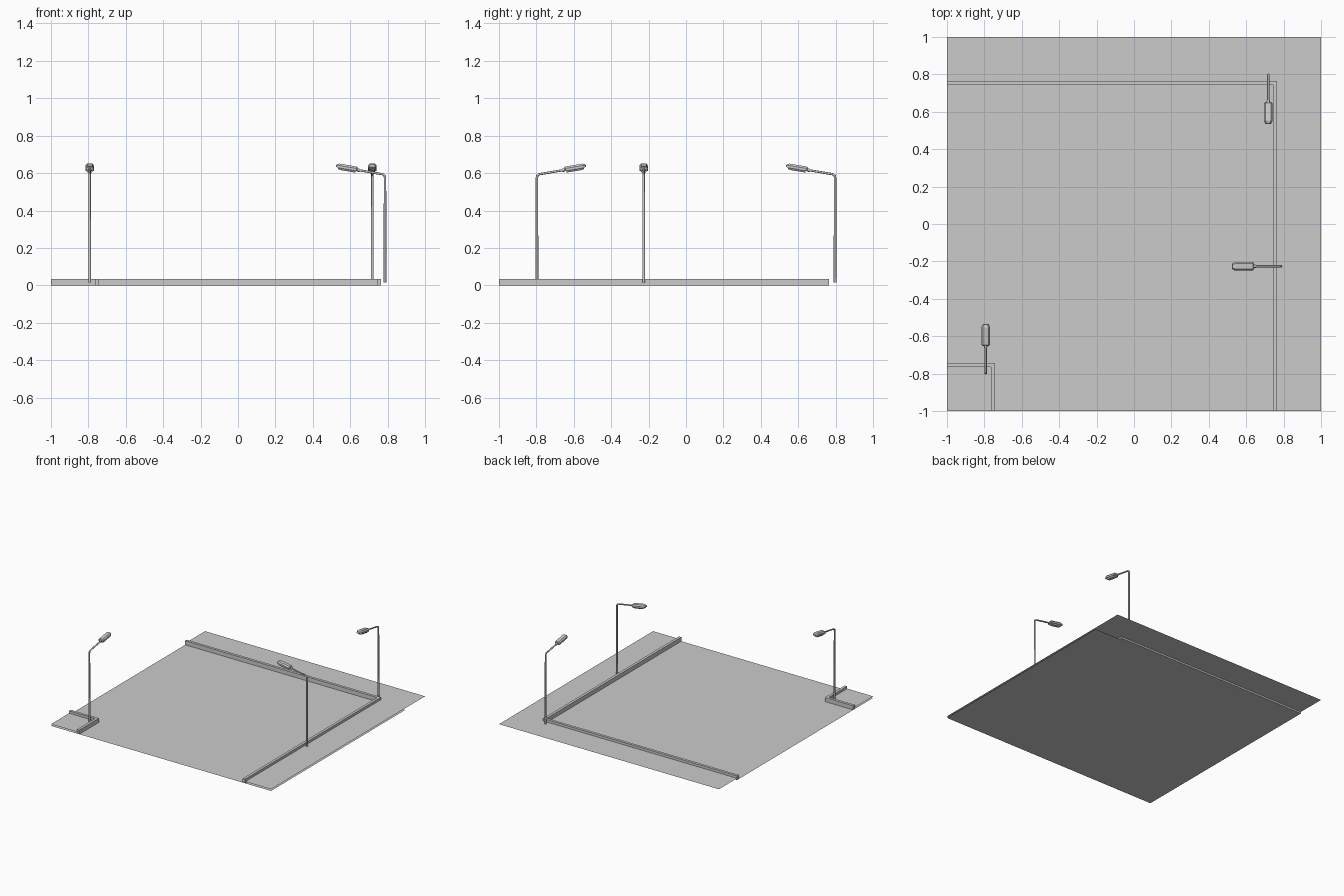
import bpy, bmesh, math
from mathutils import Vector, Matrix

if "Cube" in bpy.data.objects:
    bpy.data.objects.remove(bpy.data.objects["Cube"])

WALK = 0.014          # pavement height above the road
CURB = 0.034          # curb top
IN, OUT = 0.743, 0.765  # curb faces


def finish(name, bm, matrix=None, smooth=False):
    bmesh.ops.recalc_face_normals(bm, faces=bm.faces)
    me = bpy.data.meshes.new(name)
    bm.to_mesh(me)
    bm.free()
    ob = bpy.data.objects.new(name, me)
    bpy.context.collection.objects.link(ob)
    if matrix:
        ob.matrix_world = matrix
    if smooth:
        bpy.ops.object.select_all(action='DESELECT')
        ob.select_set(True)
        bpy.context.view_layer.objects.active = ob
        bpy.ops.object.shade_smooth_by_angle(angle=math.radians(50))
    return ob


def sheet(name, outline, z, height=0):
    """Flat polygon, extruded to a solid when height is given."""
    bm = bmesh.new()
    face = bm.faces.new([bm.verts.new((x, y, z)) for x, y in outline])
    face.normal_update()
    if face.normal.z < 0:
        face.normal_flip()
    if height:
        # keep the bottom face so the solid is closed
        ext = bmesh.ops.extrude_face_region(bm, geom=[face], use_keep_orig=True)
        top = [v for v in ext['geom'] if isinstance(v, bmesh.types.BMVert)]
        bmesh.ops.translate(bm, verts=top, vec=(0, 0, height))
        return finish(name, bm)
    me = bpy.data.meshes.new(name)
    bm.to_mesh(me)
    bm.free()
    bpy.context.collection.objects.link(bpy.data.objects.new(name, me))


def loft(name, profile, stations, matrix, smooth=False):
    """Skin a cross-section along stations (x, z, tangent angle, side scale, normal scale)."""
    bm = bmesh.new()
    rings = []
    for x, z, a, s, n in stations:
        up = Vector((-math.sin(a), 0, math.cos(a)))
        rings.append([bm.verts.new(Vector((x, p * s, z)) + up * q * n) for p, q in profile])
    k = len(profile)
    for r0, r1 in zip(rings, rings[1:]):
        for i in range(k):
            bm.faces.new((r0[i], r0[(i + 1) % k], r1[(i + 1) % k], r1[i]))
    bm.faces.new(rings[0])
    bm.faces.new(rings[-1])
    return finish(name, bm, matrix, smooth)


# Road and raised pavements
sheet("road", [(-1, -1), (1, -1), (1, IN), (-1, IN)], 0)
sheet("pavement_outer", [(1, -1), (1, 1), (-1, 1), (-1, OUT), (OUT, OUT), (OUT, -1)], WALK)
sheet("pavement_corner", [(-1, -1), (-OUT, -1), (-OUT, -OUT), (-1, -OUT)], WALK)

# L-shaped curbs
sheet("curb_outer", [(IN, -1), (OUT, -1), (OUT, OUT), (-1, OUT), (-1, IN), (IN, IN)], 0, CURB)
sheet("curb_corner", [(-OUT, -1), (-IN, -1), (-IN, -IN), (-1, -IN), (-1, -OUT), (-OUT, -OUT)], 0, CURB)

# Street lamps, modelled with the arm along local +x
circle = [(math.cos(math.tau * i / 8), math.sin(math.tau * i / 8)) for i in range(8)]
housing = [(-.0225, -.006), (.0225, -.006), (.0225, .007), (.014, .017), (-.014, .017), (-.0225, .007)]
lens = [(-.019, -.006), (-.012, -.016), (.012, -.016), (.019, -.006)]
tilt = math.atan(0.17)
BEND = 0.02


def on_arm(t):
    return t, 0.592 + 0.17 * t


def along(stations):
    return [(*on_arm(t), tilt, s, n) for t, s, n in stations]


def street_lamp(tag, x, y, heading):
    m = Matrix.Translation((x, y, 0)) @ Matrix.Rotation(heading, 4, 'Z')
    # pole, rounded elbow, arm
    path = [(0, WALK, math.pi / 2, .0075, .0075), (0, 0.575, math.pi / 2, .0065, .0065)]
    path += [(.002, .586, math.radians(67), .0065, .0065), (.009, .5925, math.radians(35), .006, .006)]
    path += along([(BEND, .006, .006), (.155, .006, .006)])
    loft("lamp_pole_" + tag, circle, path, m, True)
    loft("lamp_collar_" + tag, circle, along([(.135, .008, .008), (.15, .010, .010)]), m, True)
    # housing tapers at the tip, lens hangs beneath
    loft("lamp_housing_" + tag, housing,
         along([(.147, .8, .75), (.153, 1, 1), (.247, 1, 1), (.262, .62, .6)]), m)
    loft("lamp_lens_" + tag, lens, along([(.156, .9, .9), (.165, 1, 1), (.24, 1, 1), (.25, .8, .7)]), m)


street_lamp("back", 0.718, 0.797, -math.pi / 2)
street_lamp("right", 0.786, -0.226, math.pi)
street_lamp("corner", -0.793, -0.797, math.pi / 2)
